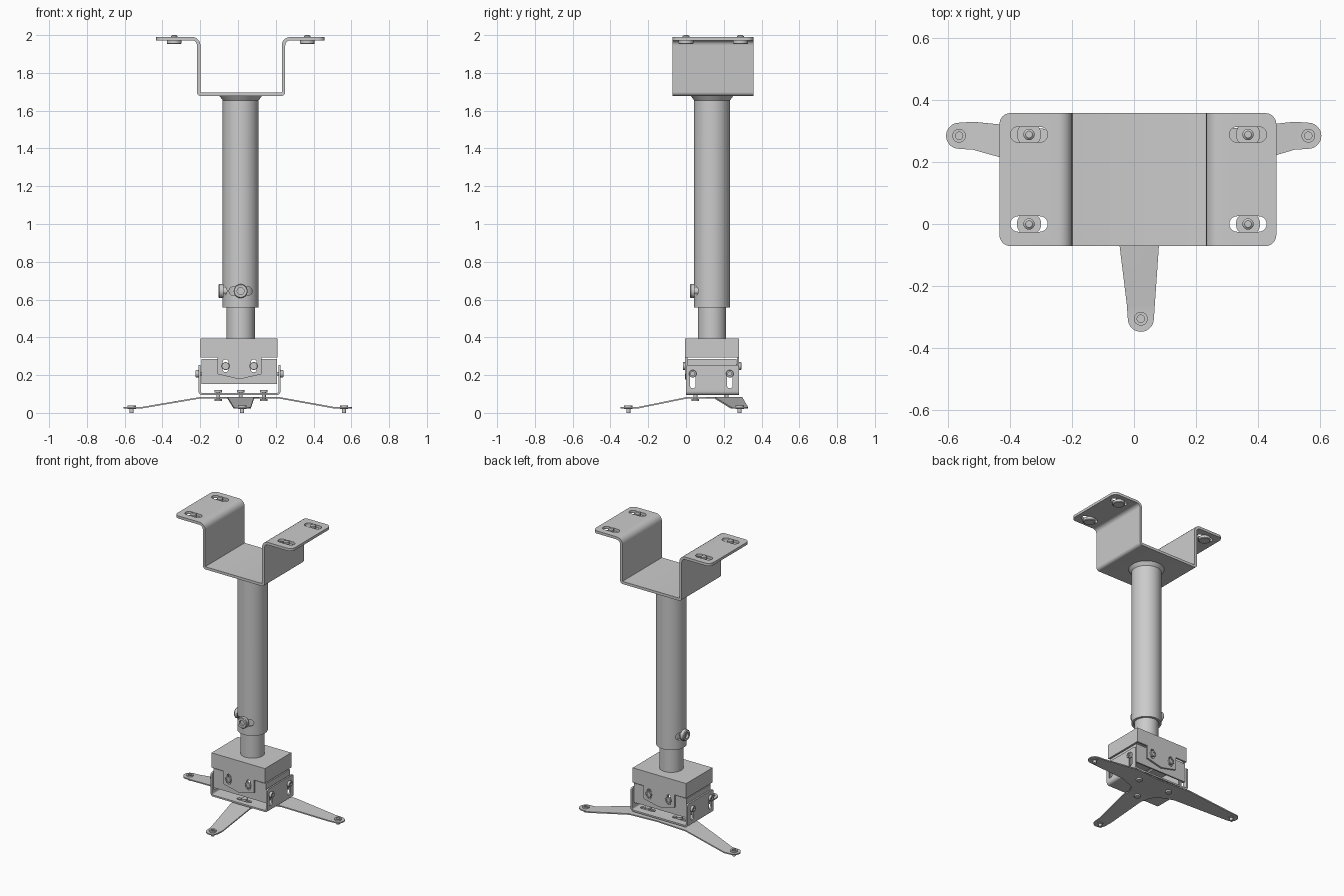
import bpy, bmesh, math
from mathutils import Vector

if "Cube" in bpy.data.objects:
    bpy.data.objects.remove(bpy.data.objects["Cube"])

CX, CY = 0.014, 0.138          # pole axis


def make(name, bm):
    bmesh.ops.recalc_face_normals(bm, faces=bm.faces)
    me = bpy.data.meshes.new(name)
    bm.to_mesh(me)
    bm.free()
    ob = bpy.data.objects.new(name, me)
    bpy.context.collection.objects.link(ob)
    return ob


def apply_mods(ob):
    bpy.context.view_layer.update()
    dg = bpy.context.evaluated_depsgraph_get()
    me = bpy.data.meshes.new_from_object(ob.evaluated_get(dg))
    ob.modifiers.clear()
    ob.data = me


def solidify(ob, t, offset):
    m = ob.modifiers.new("thickness", 'SOLIDIFY')
    m.thickness, m.offset, m.use_even_offset = t, offset, True
    apply_mods(ob)


def place(u, v, w, axis):
    return {'x': (w, u, v), 'y': (u, w, v), 'z': (u, v, w)}[axis]


def prism(name, outline, axis, a, b):
    bm = bmesh.new()
    lo = [bm.verts.new(place(u, v, a, axis)) for u, v in outline]
    hi = [bm.verts.new(place(u, v, b, axis)) for u, v in outline]
    bm.faces.new(lo)
    bm.faces.new(hi)
    n = len(lo)
    for i in range(n):
        bm.faces.new((lo[i], lo[(i + 1) % n], hi[(i + 1) % n], hi[i]))
    return make(name, bm)


def slot(p, q, r, n=10):
    """Stadium outline between two centres."""
    ang = math.atan2(q[1] - p[1], q[0] - p[0])
    pts = []
    for c, s in ((q, ang - math.pi / 2), (p, ang + math.pi / 2)):
        pts += [(c[0] + r * math.cos(s + math.pi * i / n),
                 c[1] + r * math.sin(s + math.pi * i / n)) for i in range(n + 1)]
    return pts


def cut(obs, outline, axis, a, b):
    c = prism("slot_cutter", outline, axis, a, b)
    c.hide_render = True
    for ob in obs:
        m = ob.modifiers.new("slot", 'BOOLEAN')
        m.operation, m.solver, m.object = 'DIFFERENCE', 'EXACT', c
        apply_mods(ob)
    bpy.data.objects.remove(c)


def lathe(name, prof, pos, axis=(0, 0, 1), n=32, closed=False):
    """Turn (radius, height) points about an axis through pos."""
    bm = bmesh.new()
    vs = [bm.verts.new((r, 0, h)) for r, h in prof]
    es = [bm.edges.new(p) for p in zip(vs, vs[1:])]
    if closed:
        es.append(bm.edges.new((vs[-1], vs[0])))
    bmesh.ops.spin(bm, geom=vs + es, cent=(0, 0, 0), axis=(0, 0, 1),
                   angle=2 * math.pi, steps=n, use_duplicate=False)
    bmesh.ops.remove_doubles(bm, verts=bm.verts, dist=1e-5)
    rot = Vector((0, 0, 1)).rotation_difference(Vector(axis)).to_matrix()
    bmesh.ops.rotate(bm, verts=bm.verts, matrix=rot)
    bmesh.ops.translate(bm, verts=bm.verts, vec=pos)
    return make(name, bm)


def screw(name, pos, axis, r, h, stud=0.03):
    """Socket head sitting on pos, pointing along axis, shank behind."""
    return lathe(name, [(0, -stud), (r * .5, -stud), (r * .5, 0), (r, 0), (r, h * .8),
                        (r * .9, h), (r * .5, h), (r * .5, h * .5), (0, h * .5)], pos, axis, 24)


def bent_sheet(name, prof, y0, y1, t, radii, corner):
    """Sheet metal: xz profile, a bend radius per inner point, rounded end corners."""
    bm = bmesh.new()
    rows = [[bm.verts.new((x, y, z)) for y in (y0, y1)] for x, z in prof]
    for a, b in zip(rows, rows[1:]):
        bm.faces.new((a[0], a[1], b[1], b[0]))
    bmesh.ops.bevel(bm, geom=rows[0] + rows[-1], offset=corner, segments=6,
                    profile=0.5, affect='VERTICES')
    for (x, z), r in zip(prof[1:-1], radii):
        e = [e for e in bm.edges if all(abs(v.co.x - x) + abs(v.co.z - z) < 1e-5 for v in e.verts)]
        bmesh.ops.bevel(bm, geom=e, offset=r, segments=5, profile=0.5, affect='EDGES')
    ob = make(name, bm)
    solidify(ob, t, 0)
    return ob


def shell(name, x0, x1, y0, y1, z0, z1, t):
    """Open-bottomed sheet box."""
    ob = prism(name, [(x0, y0), (x1, y0), (x1, y1), (x0, y1)], 'z', z0, z1)
    bm = bmesh.new()
    bm.from_mesh(ob.data)
    bm.faces.ensure_lookup_table()
    low = min(bm.faces, key=lambda f: f.calc_center_median().z)
    bmesh.ops.delete(bm, geom=[low], context='FACES_ONLY')
    bm.to_mesh(ob.data)
    bm.free()
    solidify(ob, t, -1)
    return ob


# Ceiling bracket with four slotted bolt points
bracket = bent_sheet("ceiling_bracket",
                     [(-.433, 1.981), (-.208, 1.981), (-.208, 1.687), (.241, 1.687),
                      (.241, 1.981), (.458, 1.981)],
                     -.071, .357, .018, (.035, .012, .012, .035), .035)
for x in (-.338, .367):
    for y in (0, .288):
        cut([bracket], slot((x - .035, y), (x + .035, y), .025), 'z', 1.9, 2.1)
        lathe("ceiling_bolt", [(0, 1.952), (.034, 1.952), (.039, 1.956), (.039, 1.972),
                               (.018, 1.972), (.018, 1.994), (.011, 2.0), (0, 2.0)], (x, y, 0))

# Telescopic pole
lathe("pole_collar", [(.06, 1.68), (.114, 1.68), (.093, 1.652), (.06, 1.652)],
      (CX, CY, 0), n=48, closed=True)
tube = lathe("outer_pole", [(.079, .557), (.095, .557), (.095, 1.68), (.079, 1.68)],
             (CX, CY, 0), n=64, closed=True)
cut([tube], slot((CX - .037, .645), (CX + .037, .645), .024), 'y', 0, CY)
cut([tube], slot((CY - .037, .645), (CY + .037, .645), .024), 'x', -.15, CX)
lathe("inner_pole", [(0, .39), (.075, .39), (.075, .9), (0, .9)], (CX, CY, 0), n=48)
screw("pole_screw_front", (CX, CY - .092, .645), (0, -1, 0), .037, .026)
screw("pole_screw_left", (CX - .092, CY, .645), (-1, 0, 0), .037, .026)

# Tilt housing: upper cap with hanging flaps over a lower box
shell("upper_housing", -.198, .208, -.005, .281, .294, .395, .012)
lower = shell("lower_housing", -.193, .206, .008, .268, .153, .285, .01)
flap = [(-.108, .296), (-.108, .205), (.008, .178), (.124, .205), (.124, .296)]
flaps = [prism("front_flap", flap, 'y', -.005, .007), prism("back_flap", flap, 'y', .269, .281)]
for x in (-.066, .083):
    cut(flaps + [lower], slot((x, .23), (x, .268), .015), 'y', -.1, .4)
    for y, d in ((-.005, -1), (.281, 1)):
        screw("tilt_screw", (x, y, .248), (0, d, 0), .021, .012)

# Roll bracket, a U of sheet metal
cradle = bent_sheet("u_bracket", [(-.203, .253), (-.203, .1), (.219, .1), (.219, .253)],
                    0, .28, .011, (.014, .014), .012)
for y in (.036, .232):
    cut([cradle, lower], slot((y, .145), (y, .212), .015), 'x', -.4, .4)
    for x, d in ((-.208, -1), (.224, 1)):
        screw("roll_screw", (x, y, .207), (d, 0, 0), .02, .016)
for x, y in ((-.104, .215), (.137, .215), (.014, .05)):
    cut([cradle], slot((x - .04, y), (x + .04, y), .014), 'z', .05, .13)
    lathe("hub_bolt", [(0, .063), (.02, .063), (.02, .074), (.01, .074), (.01, .107),
                       (.02, .107), (.02, .12), (0, .12)], (x, y, 0), n=20)

# Three-armed spider: flat hub, sloping arms, flat round tips
ZH, ZT = .079, .026
bm = bmesh.new()


def face(pts):
    bm.faces.new([bm.verts.new(p) for p in pts])


hub_half = [(-.062, 0), (-.068, .055), (-.095, .11), (-.206, .152), (-.206, .298), (0, .28)]
hub = hub_half[:-1] + [(.014, .284)] + [(.016 - x, y) for x, y in reversed(hub_half[:-1])]
face([(x + .007, y, ZH) if abs(x) < .08 and y < .01 else (x, y, ZH) for x, y in hub])
R = .042
arms = [((-.206, .298), (-.206, .152), (-.563, .284)),
        ((.222, .152), (.222, .298), (.561, .284)),
        ((-.055, 0), (.085, 0), (.022, -.305))]
for p1, p2, tip in arms:
    a, b, t = Vector(p1), Vector(p2), Vector(tip)
    u = (b - a).normalized()                       # across the arm
    out = Vector((u.y, -u.x))                      # towards the tip
    if out.dot(t - a) < 0:
        out = -out
    q = t - out * .045
    q1, q2 = q - u * (R + .003), q + u * (R + .003)
    face([(*a, ZH), (*b, ZH), (*q2, ZT), (*q1, ZT)])
    arc = [t + R * (u * math.cos(i * math.pi / 14) + out * math.sin(i * math.pi / 14))
           for i in range(15)]
    face([(*p, ZT) for p in [q1, q2] + arc])
    lathe("foot_screw", [(0, 0), (.011, 0), (.011, .02), (.022, .02), (.022, ZT + .014),
                         (.012, ZT + .014), (.012, ZT + .008), (0, ZT + .008)],
          (t.x, t.y, 0), n=24)
bmesh.ops.remove_doubles(bm, verts=bm.verts, dist=.002)
spider = make("spider_plate", bm)
solidify(spider, .008, 0)

# Smooth round surfaces, keep edges crisp
bpy.ops.object.select_all(action='DESELECT')
for ob in bpy.context.scene.objects:
    ob.select_set(True)
    bpy.context.view_layer.objects.active = ob
bpy.ops.object.shade_smooth_by_angle(angle=math.radians(30))
